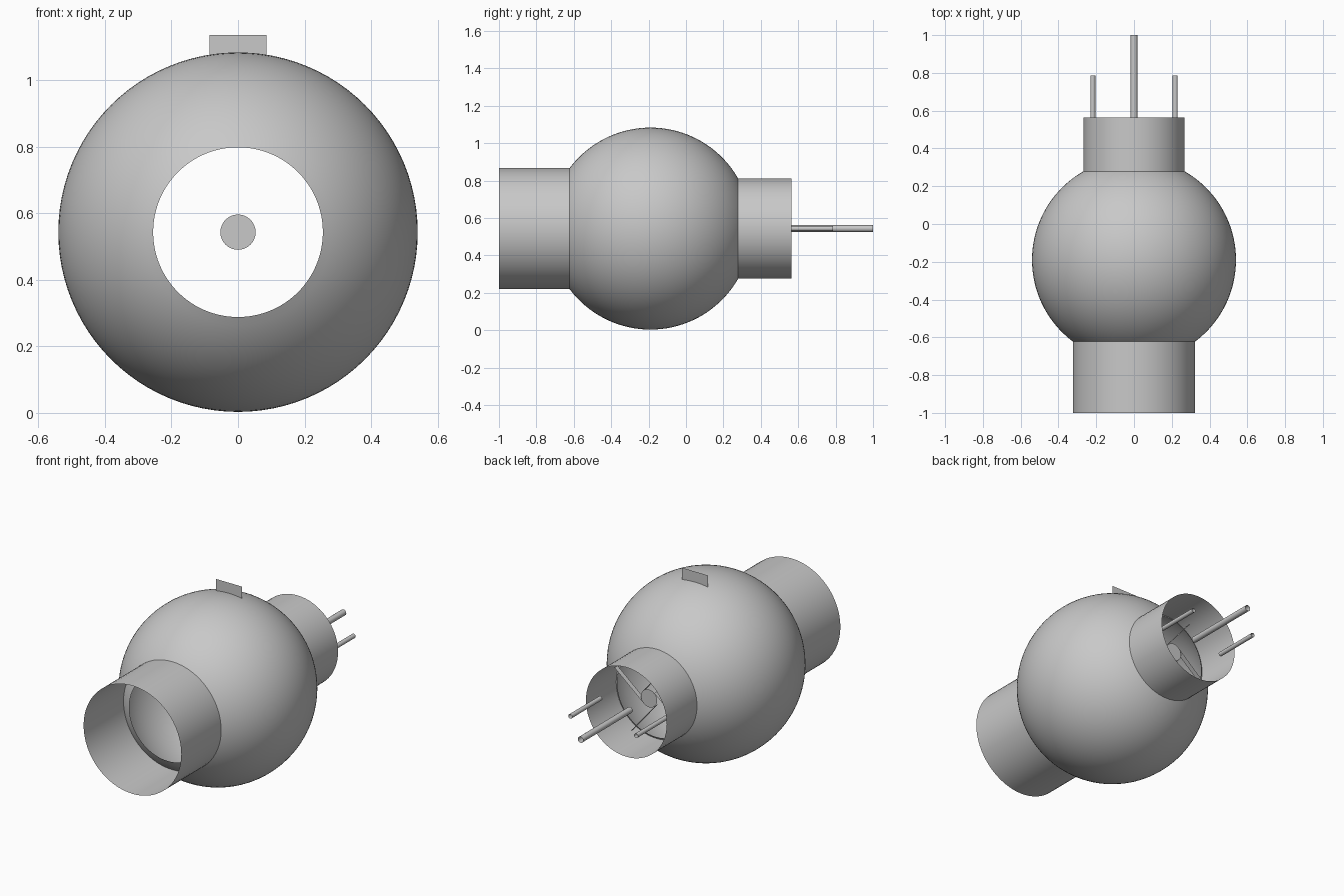
import bpy, bmesh
from math import sin, cos, pi, radians, asin

cube = bpy.data.objects.get("Cube")
if cube:
    bpy.data.objects.remove(cube, do_unlink=True)

grey = bpy.data.materials.new("plain grey")
grey.use_nodes = True
colour = (0.58, 0.58, 0.58, 1)
grey.diffuse_color = colour
grey.node_tree.nodes["Principled BSDF"].inputs["Base Color"].default_value = colour

AXIS_Z = 0.543      # height of the main axis
BALL_Y = -0.19      # centre of the ball
BALL_R = 0.54
HOLE_R = 0.255


def finish(name, bm, smooth=True):
    mesh = bpy.data.meshes.new(name)
    bm.normal_update()
    bm.to_mesh(mesh)
    bm.free()
    mesh.materials.append(grey)
    for p in mesh.polygons:
        p.use_smooth = smooth
    obj = bpy.data.objects.new(name, mesh)
    bpy.context.collection.objects.link(obj)
    return obj


def lathe(name, profile, sides=64, x=0.0):
    """Open surface of revolution about a y-parallel axis; profile is (radius, y)."""
    bm = bmesh.new()
    rings = []
    for r, y in profile:
        rings.append([bm.verts.new((x + r * cos(2 * pi * i / sides), y,
                                    AXIS_Z + r * sin(2 * pi * i / sides)))
                      for i in range(sides)])
    for a, b in zip(rings, rings[1:]):
        for i in range(sides):
            j = (i + 1) % sides
            bm.faces.new((a[i], b[i], b[j], a[j]))
    return finish(name, bm)


def sheet(name, corners):
    bm = bmesh.new()
    bm.faces.new([bm.verts.new(c) for c in corners])
    return finish(name, bm, smooth=False)


# Hollow ball, open at the front and back
start = asin(HOLE_R / BALL_R)
steps = 40
angles = [start + (pi - 2 * start) * i / steps for i in range(steps + 1)]
lathe("ball_shell", [(BALL_R * sin(a), BALL_Y - BALL_R * cos(a)) for a in angles], sides=96)

# Thin open tubes
lathe("front_tube", [(0.324, -1.0), (0.324, -0.622)])
lathe("back_tube", [(0.268, 0.278), (0.268, 0.565)])

# Rods behind the back tube
lathe("centre_rod", [(0.018, 0.53), (0.018, 1.0)], sides=24)
for side, x in (("left", 0.218), ("right", -0.218)):
    lathe(side + "_rod", [(0.013, 0.5), (0.013, 0.785)], sides=20, x=x)

# Small disc on the axis in the back opening
bm = bmesh.new()
bm.faces.new([bm.verts.new((0.053 * cos(2 * pi * i / 32), 0.35,
                            AXIS_Z + 0.053 * sin(2 * pi * i / 32))) for i in range(32)])
finish("centre_disc", bm, smooth=False)

# Thin vanes running past the disc to the rim
for k in range(4):
    a = radians(40 + 90 * k)
    d, n = (cos(a), sin(a)), (sin(a), -cos(a))
    ends = [(d[0] * t + n[0] * 0.053, AXIS_Z + d[1] * t + n[1] * 0.053) for t in (0, 0.255)]
    (x0, z0), (x1, z1) = ends
    sheet(f"vane_{k + 1}", [(x0, 0.32, z0), (x1, 0.32, z1), (x1, 0.35, z1), (x0, 0.35, z0)])

# Upright tab on top of the ball
sheet("top_tab", [(-0.086, -0.087, 1.05), (0.086, -0.087, 1.05),
                  (0.086, -0.087, 1.136), (-0.086, -0.087, 1.136)])
